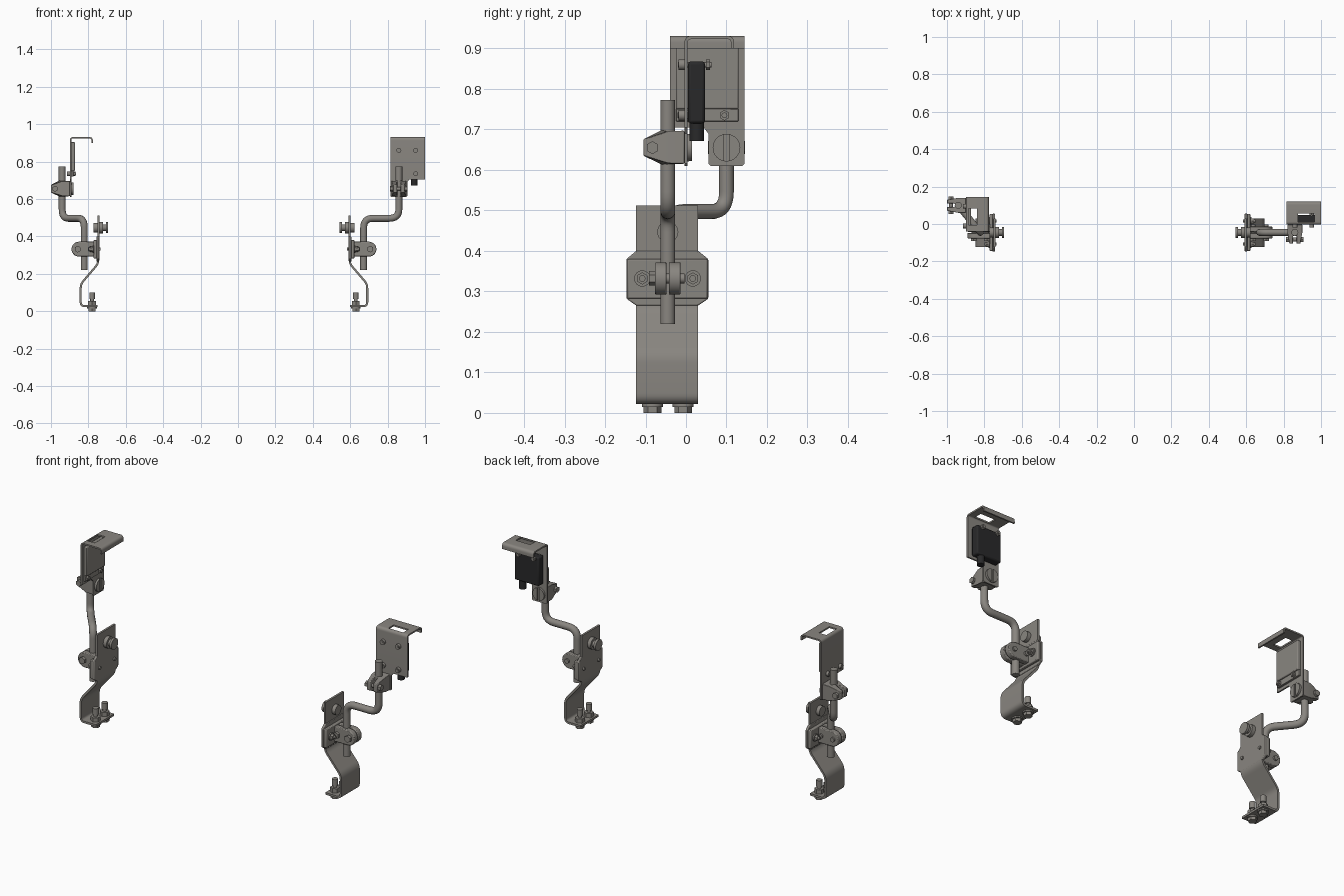
import bpy, bmesh, math
from mathutils import Matrix, Vector

if "Cube" in bpy.data.objects:
    bpy.data.objects.remove(bpy.data.objects["Cube"])


def material(name, rgb):
    m = bpy.data.materials.new(name)
    m.diffuse_color = (*rgb, 1)
    m.use_nodes = True
    m.node_tree.nodes["Principled BSDF"].inputs["Base Color"].default_value = m.diffuse_color
    return m


STEEL = material("warm_grey_steel", (0.25, 0.236, 0.215))
BLACK = material("black_plastic", (0.022, 0.022, 0.023))


def smooth(ob):
    bpy.ops.object.select_all(action='DESELECT')
    ob.select_set(True)
    bpy.context.view_layer.objects.active = ob
    bpy.ops.object.shade_smooth_by_angle(angle=math.radians(35))


def finish(name, bm, M, mat, bevel=0):
    bm.transform(M)
    bmesh.ops.recalc_face_normals(bm, faces=bm.faces)
    me = bpy.data.meshes.new(name)
    bm.to_mesh(me)
    bm.free()
    me.materials.append(mat)
    ob = bpy.data.objects.new(name, me)
    bpy.context.collection.objects.link(ob)
    if bevel:
        b = ob.modifiers.new("soft_edges", 'BEVEL')
        b.width, b.segments = bevel, 2
    smooth(ob)
    return ob


def prism(name, pts, axis, lo, hi, M, mat=STEEL, bevel=0, warp=None):
    """Outline in the plane across the axis, extruded from lo to hi."""
    bm = bmesh.new()
    place = {'x': lambda a, b, h: (h, a, b), 'y': lambda a, b, h: (a, h, b),
             'z': lambda a, b, h: (a, b, h)}[axis]
    rings = [[bm.verts.new(place(a, b, h)) for a, b in pts] for h in (lo, hi)]
    n = len(pts)
    for i in range(n):
        j = (i + 1) % n
        bm.faces.new((rings[0][i], rings[0][j], rings[1][j], rings[1][i]))
    bm.faces.new(rings[0])
    bm.faces.new(rings[1])
    if warp:
        for v in bm.verts:
            warp(v.co)
    return finish(name, bm, M, mat, bevel)


def box(name, x, y, z, M, mat=STEEL, bevel=0):
    pts = [(x[0], y[0]), (x[1], y[0]), (x[1], y[1]), (x[0], y[1])]
    return prism(name, pts, 'z', z[0], z[1], M, mat, bevel)


def rod(name, a, b, r, M, sides=24, mat=STEEL):
    a, b = Vector(a), Vector(b)
    bm = bmesh.new()
    bmesh.ops.create_cone(bm, cap_ends=True, segments=sides, radius1=r, radius2=r,
                          depth=(b - a).length)
    turn = (b - a).to_track_quat('Z', 'Y').to_matrix().to_4x4()
    return finish(name, bm, M @ Matrix.Translation((a + b) / 2) @ turn, mat)


def rounded(pts, r, steps=6):
    """Round the inner corners of a path."""
    pts = [Vector(p) for p in pts]
    out = [pts[0]]
    for p, c, n in zip(pts, pts[1:], pts[2:]):
        a, b = c + (p - c).normalized() * r, c + (n - c).normalized() * r
        for i in range(steps + 1):
            t = i / steps
            out.append(a * (1 - t) ** 2 + c * 2 * t * (1 - t) + b * t * t)
    return out + [pts[-1]]


def sheet(pts, r, t):
    """Closed outline of a bent sheet of thickness t along a 2D path."""
    path = rounded(pts, r)
    left, right = [], []
    for i, p in enumerate(path):
        d = (path[min(i + 1, len(path) - 1)] - path[max(i - 1, 0)]).normalized()
        n = Vector((-d.y, d.x)) * t / 2
        left.append(p + n)
        right.append(p - n)
    return [tuple(p) for p in left + right[::-1]]


def cut(ob, cutter):
    m = ob.modifiers.new("cut", 'BOOLEAN')
    m.operation, m.object, m.solver = 'DIFFERENCE', cutter, 'EXACT'
    bpy.context.view_layer.objects.active = ob
    bpy.ops.object.modifier_apply(modifier=m.name)
    bpy.data.objects.remove(cutter)
    smooth(ob)


def bent_rod(name, pts, r):
    cu = bpy.data.curves.new(name, 'CURVE')
    cu.dimensions = '3D'
    cu.bevel_depth, cu.bevel_resolution, cu.use_fill_caps = r, 5, True
    path = rounded(pts, 0.05, 8)
    sp = cu.splines.new('POLY')
    sp.points.add(len(path) - 1)
    for q, p in zip(sp.points, path):
        q.co = (*p, 1)
    cu.materials.append(STEEL)
    ob = bpy.data.objects.new(name, cu)
    bpy.context.collection.objects.link(ob)
    bpy.ops.object.select_all(action='DESELECT')
    ob.select_set(True)
    bpy.context.view_layer.objects.active = ob
    bpy.ops.object.convert(target='MESH')
    smooth(bpy.context.view_layer.objects.active)


def lower_mount(side, M):
    # bent foot bracket
    prof = sheet([(0.597, 0.512), (0.597, 0.255), (0.691, 0.145), (0.691, 0.027), (0.6, 0.027)],
                 0.022, 0.011)
    prism(side + "_foot_bracket", prof, 'y', -0.123, 0.03, M)
    # wide clamp plate
    ys, yb = (-0.123, 0.03), (-0.147, 0.055)
    prism(side + "_clamp_plate",
          [(ys[0], 0.265), (ys[1], 0.265), (yb[1], 0.282), (yb[1], 0.38), (ys[1], 0.4),
           (ys[0], 0.4), (yb[0], 0.38), (yb[0], 0.282)], 'x', 0.592, 0.606, M, bevel=0.003)
    box(side + "_clamp_pad", (0.604, 0.622), (yb[0] + 0.002, yb[1] - 0.002), (0.282, 0.38), M,
        bevel=0.004)
    # two rounded ears holding the rod
    ear = [(0.61, 0.292), (0.61, 0.372)]
    ear += [(0.7 + 0.04 * math.cos(a), 0.332 + 0.04 * math.sin(a))
            for a in [math.pi / 2 - math.pi * i / 14 for i in range(15)]]
    for i, y in enumerate((-0.077, -0.042)):
        prism(f"{side}_rod_ear_{i}", ear, 'y', y, y + 0.029, M, bevel=0.004)
    for i, x in enumerate((0.637, 0.707)):
        rod(f"{side}_ear_bolt_{i}", (x, -0.085, 0.332), (x, -0.004, 0.332), 0.012, M)
        rod(f"{side}_ear_bolt_head_{i}", (x, -0.091, 0.332), (x, -0.077, 0.332), 0.018, M, 6)
    # plate bolts
    for i, y in enumerate((-0.108, 0.017)):
        rod(f"{side}_plate_washer_{i}", (0.62, y, 0.332), (0.628, y, 0.332), 0.02, M)
        rod(f"{side}_plate_nut_{i}", (0.626, y, 0.332), (0.642, y, 0.332), 0.015, M, 6)
        rod(f"{side}_plate_stud_{i}", (0.584, y, 0.332), (0.65, y, 0.332), 0.008, M)
    # large round fixing through the top of the bracket
    for i, (a, b, r) in enumerate(((0.544, 0.556, 0.029), (0.556, 0.572, 0.018),
                                   (0.572, 0.592, 0.03), (0.6, 0.622, 0.026))):
        rod(f"{side}_top_fixing_{i}", (a, -0.045, 0.447), (b, -0.045, 0.447), r, M)
    # foot bolts
    for i, y in enumerate((-0.083, -0.007)):
        for part, a, b, r, n in (("head", 0, 0.018, 0.022, 6), ("washer", 0.015, 0.022, 0.026, 24),
                                 ("shaft", 0.02, 0.07, 0.01, 24), ("nut", 0.032, 0.055, 0.024, 6),
                                 ("tip", 0.066, 0.1, 0.015, 24)):
            rod(f"{side}_foot_bolt_{part}_{i}", (0.63, y, a), (0.63, y, b), r, M, n)


def upper_mount(side, M, has_sensor):
    # hooded bracket with a window in the hood
    hood = sheet([(0.045, 0.705), (0.045, 0.927), (0.16, 0.927), (0.16, 0.9)], 0.013, 0.008)
    ob = prism(side + "_hood_bracket", hood, 'x', -0.045, 0.14, M)
    cut(ob, box("window_cutter", (0.018, 0.105), (0.056, 0.1), (0.9, 0.95), M))
    prism(side + "_hood_tab",
          [(-0.045, 0.72), (-0.045, 0.616), (-0.039, 0.61), (0.039, 0.61), (0.045, 0.616),
           (0.045, 0.69), (0.06, 0.71), (0.06, 0.72)], 'y', 0.041, 0.049, M)

    # split clamp block, narrowing towards its prongs
    def taper(co):
        if co.y < -0.03:
            co.z = 0.655 + (co.z - 0.655) * 0.5
    prism(side + "_split_clamp",
          [(-0.04, 0.041), (0.04, 0.041), (0.04, 0.0), (0.029, -0.06), (0.009, -0.06),
           (0.009, -0.018), (-0.009, -0.018), (-0.009, -0.06), (-0.029, -0.06), (-0.04, 0.0)],
          'z', 0.615, 0.697, M, warp=taper, bevel=0.003)
    rod(side + "_clamp_bolt", (-0.042, -0.038, 0.655), (0.042, -0.038, 0.655), 0.01, M)
    for i, s in enumerate((-1, 1)):
        rod(f"{side}_clamp_bolt_head_{i}", (s * 0.03, -0.038, 0.655), (s * 0.046, -0.038, 0.655),
            0.016, M, 6)
    # slotted screw behind the tab
    ob = rod(side + "_slotted_screw", (0, 0.046, 0.655), (0, 0.06, 0.655), 0.034, M, 32)
    cut(ob, box("slot_cutter", (-0.006, 0.006), (0.053, 0.07), (0.6, 0.7), M))

    if has_sensor:
        # sensor body, cable boot and screws
        box(side + "_sensor_body", (-0.025, 0.118), (0.05, 0.092), (0.715, 0.868), M, BLACK, 0.007)
        rod(side + "_cable_boot", (0.082, 0.072, 0.672), (0.082, 0.072, 0.755), 0.018, M, mat=BLACK)
        bolts = [(x, z, 0.108 if z > 0.8 else 0.06) for x in (0, 0.09) for z in (0.86, 0.735)]
    else:
        # reflector panel with its lower strip
        box(side + "_reflector_panel", (-0.03, 0.125), (0.048, 0.068), (0.75, 0.905), M, bevel=0.004)
        box(side + "_reflector_strip", (-0.03, 0.125), (0.048, 0.06), (0.72, 0.751), M, bevel=0.002)
        bolts = [(0.005, 0.735, 0.074), (0.11, 0.735, 0.074)]
    for i, (x, z, end) in enumerate(bolts):
        rod(f"{side}_panel_screw_{i}", (x, 0.025, z), (x, end, z), 0.007, M, 16)
        rod(f"{side}_panel_screw_head_{i}", (x, 0.027, z), (x, 0.042, z), 0.013, M)
        rod(f"{side}_panel_screw_nut_{i}", (x, end - 0.014, z), (x, end - 0.004, z), 0.013, M, 6)


# right and left lower mounts, mirrored
mirror = Matrix.Translation((-0.15, 0, 0)) @ Matrix.Scale(-1, 4, (1, 0, 0))
lower_mount("right", Matrix.Identity(4))
lower_mount("left", mirror)

# cranked rods and upper mounts
for side, low_x, top, turn in (("right", 0.672, (0.86, -0.045), 0),
                               ("left", -0.822, (-0.94, 0.1), -math.pi / 2)):
    bent_rod(side + "_cranked_rod",
             [(low_x, -0.045, 0.22), (low_x, -0.045, 0.497), (*top, 0.497), (*top, 0.773)], 0.0185)
    upper_mount(side, Matrix.Translation((*top, 0)) @ Matrix.Rotation(turn, 4, 'Z'),
                side == "right")
